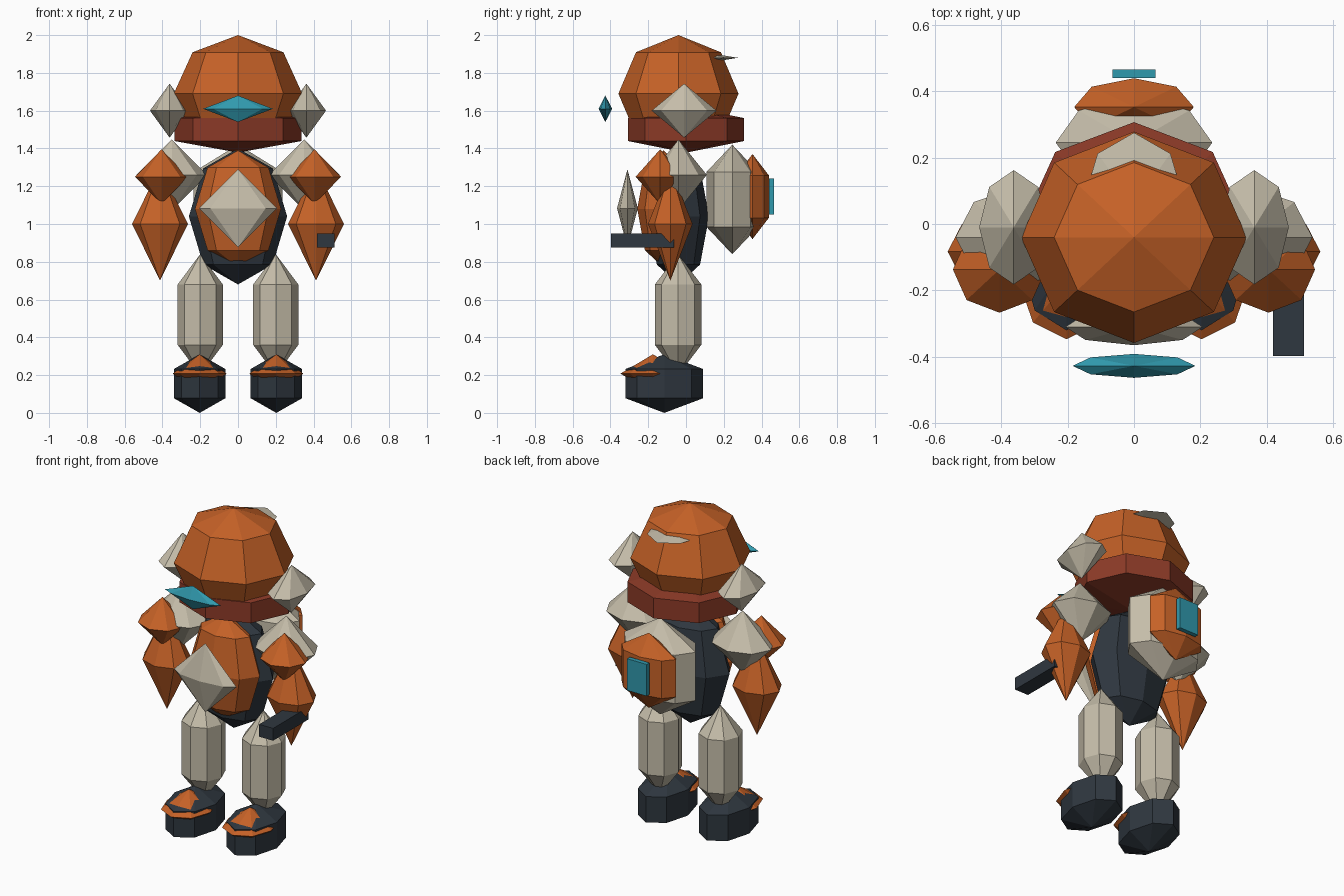
import bpy, bmesh
from math import sin, cos, pi
from mathutils import Matrix

if "Cube" in bpy.data.objects:
    bpy.data.objects.remove(bpy.data.objects["Cube"])


def material(name, rgb):
    m = bpy.data.materials.new(name)
    m.diffuse_color = (*rgb, 1)
    m.use_nodes = True
    m.node_tree.nodes["Principled BSDF"].inputs["Base Color"].default_value = m.diffuse_color
    return m


ORANGE = material("orange", (0.56, 0.12, 0.02))
CREAM = material("warm grey", (0.56, 0.51, 0.40))
DARK = material("dark slate", (0.028, 0.038, 0.050))
TEAL = material("teal", (0.03, 0.32, 0.42))
RED = material("rust red", (0.26, 0.042, 0.020))


def finish(name, bm, mat):
    bmesh.ops.recalc_face_normals(bm, faces=bm.faces)
    me = bpy.data.meshes.new(name)
    bm.to_mesh(me)
    bm.free()
    me.materials.append(mat)
    ob = bpy.data.objects.new(name, me)
    bpy.context.collection.objects.link(ob)
    return ob


def gem(name, mat, centre, radii, steps):
    """Eight-sided low-poly ellipsoid; steps = divisions from pole to pole."""
    bm = bmesh.new()

    def vert(x, y, z):
        return bm.verts.new([c + r * v for c, r, v in zip(centre, radii, (x, y, z))])

    rings = []
    for i in range(1, steps):
        a = pi * i / steps
        rings.append([vert(sin(a) * cos(k * pi / 4), sin(a) * sin(k * pi / 4), cos(a))
                      for k in range(8)])
    top, bottom = vert(0, 0, 1), vert(0, 0, -1)
    for k in range(8):
        n = (k + 1) % 8
        bm.faces.new((top, rings[0][k], rings[0][n]))
        bm.faces.new((bottom, rings[-1][n], rings[-1][k]))
        for a, b in zip(rings, rings[1:]):
            bm.faces.new((a[k], b[k], b[n], a[n]))
    return finish(name, bm, mat)


def pair(name, mat, centre, radii, steps):
    x, y, z = centre
    for side, s in (("left", -1), ("right", 1)):
        gem(side + "_" + name, mat, (s * x, y, z), radii, steps)


def box(name, mat, centre, size):
    bm = bmesh.new()
    bmesh.ops.create_cube(bm, size=1, matrix=Matrix.Translation(centre) @ Matrix.Diagonal((*size, 1)))
    return finish(name, bm, mat)


# Head, collar, visor and rear crest
gem("helmet", ORANGE, (0, -0.04, 1.69), (0.34, 0.318, 0.31), 4)
gem("collar", RED, (0, 0, 1.50), (0.387, 0.354, 0.122), 3)
gem("visor", TEAL, (0, -0.427, 1.61), (0.185, 0.036, 0.07), 2)
gem("crest", CREAM, (0, 0.06, 1.88), (0.155, 0.215, 0.035), 2)
pair("ear_guard", CREAM, (0.362, -0.01, 1.60), (0.104, 0.172, 0.143), 2)

# Torso with front plate and chest gem
gem("torso", DARK, (0, -0.04, 1.04), (0.26, 0.162, 0.36), 4)
gem("chest_plate", ORANGE, (0, -0.12, 1.08), (0.228, 0.138, 0.31), 4)
gem("chest_gem", CREAM, (0, -0.31, 1.083), (0.207, 0.055, 0.207), 2)

# Backpack
gem("backpack", CREAM, (0, 0.245, 1.13), (0.272, 0.158, 0.29), 3)
gem("backpack_cover", ORANGE, (0, 0.352, 1.145), (0.208, 0.10, 0.225), 3)
box("backpack_panel", TEAL, (0, 0.452, 1.145), (0.13, 0.026, 0.19))

# Arms
pair("shoulder", CREAM, (0.35, -0.04, 1.26), (0.187, 0.15, 0.187), 2)
pair("shoulder_pad", ORANGE, (0.405, -0.137, 1.25), (0.14, 0.13, 0.145), 2)
pair("forearm", ORANGE, (0.413, -0.083, 1.0), (0.148, 0.118, 0.30), 2)
box("hand_tool", DARK, (0.465, -0.23, 0.913), (0.092, 0.335, 0.074))

# Legs and feet
pair("leg", CREAM, (0.20, -0.042, 0.52), (0.138, 0.142, 0.32), 3)
pair("foot", DARK, (0.203, -0.115, 0.155), (0.157, 0.237, 0.155), 3)
pair("toe_cap", ORANGE, (0.203, -0.175, 0.208), (0.143, 0.172, 0.102), 2)
